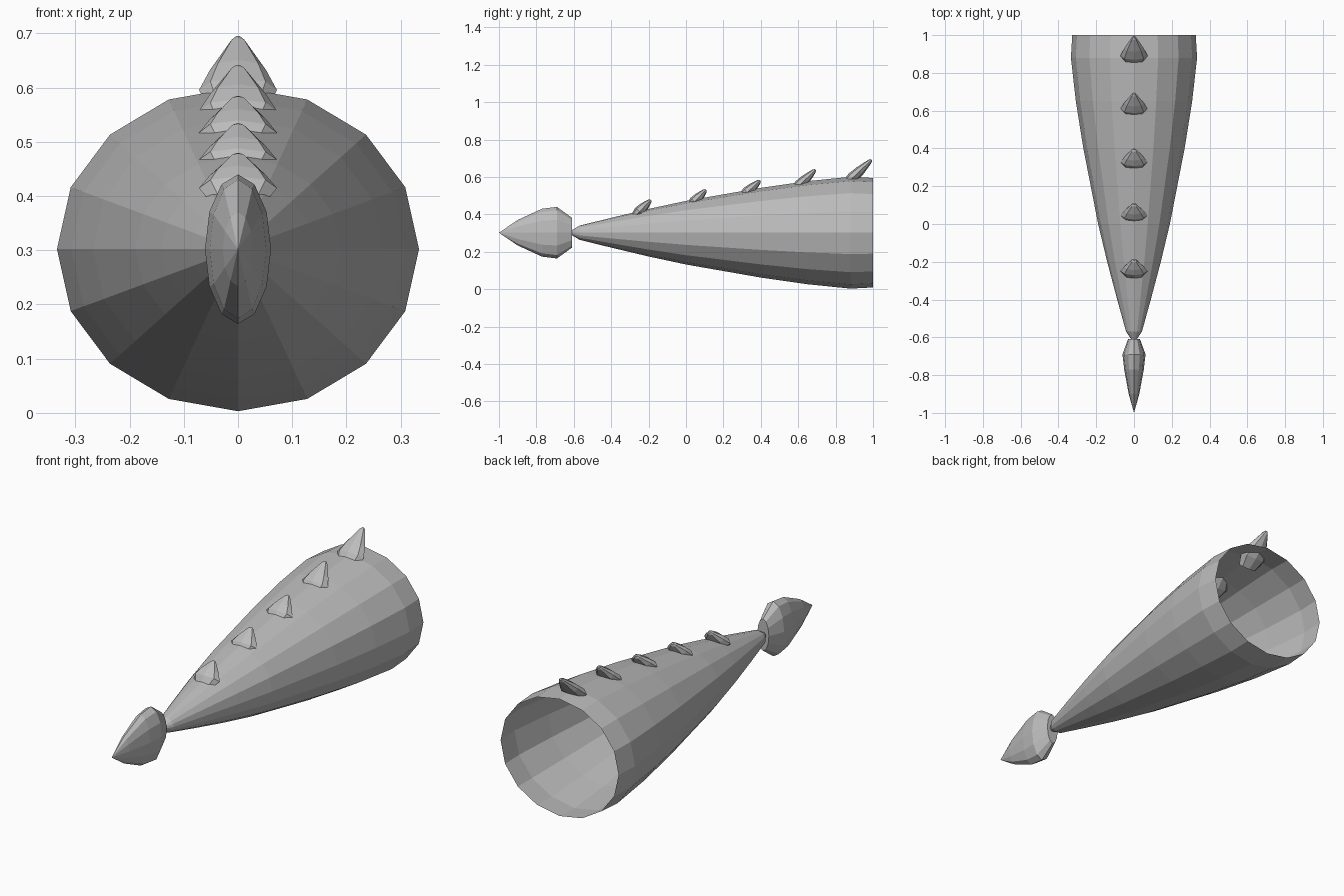
import bpy, bmesh, math
from mathutils import Vector

if "Cube" in bpy.data.objects:
    bpy.data.objects.remove(bpy.data.objects["Cube"])

grey = bpy.data.materials.new("plain grey")
grey.use_nodes = True
colour = (0.5, 0.5, 0.5, 1)
grey.diffuse_color = colour
grey.node_tree.nodes["Principled BSDF"].inputs["Base Color"].default_value = colour


def loft(name, rings, axis, sides, cap_start=True, cap_end=True):
    """Skin elliptical rings (centre, half width, half height) along an axis."""
    axis = Vector(axis).normalized()
    side = Vector((1, 0, 0))
    up = side.cross(axis)
    bm = bmesh.new()
    loops = []
    for centre, hx, hn in rings:
        loop = []
        for i in range(sides):
            a = math.tau * i / sides
            loop.append(bm.verts.new(Vector(centre) + side * hx * math.cos(a) + up * hn * math.sin(a)))
        loops.append(loop)
    for lower, upper in zip(loops, loops[1:]):
        for i in range(sides):
            j = (i + 1) % sides
            bm.faces.new((lower[i], lower[j], upper[j], upper[i]))
    if cap_start:
        bm.faces.new(loops[0][::-1])
    if cap_end:
        bm.faces.new(loops[-1])
    bmesh.ops.remove_doubles(bm, verts=bm.verts, dist=0.0005)
    bmesh.ops.recalc_face_normals(bm, faces=bm.faces)
    mesh = bpy.data.meshes.new(name)
    bm.to_mesh(mesh)
    bm.free()
    mesh.materials.append(grey)
    obj = bpy.data.objects.new(name, mesh)
    bpy.context.collection.objects.link(obj)
    return obj


MID = 0.302

# Tapering tail, open at the wide back end
tail = [(-0.61, 0.015), (-0.57, 0.042), (-0.4, 0.089), (-0.2, 0.142), (0, 0.19),
        (0.4, 0.268), (0.65, 0.308), (0.88, 0.334), (1, 0.327)]
loft("tail", [((0, y, MID), r, r * 0.895) for y, r in tail], (0, 1, 0), 16, cap_end=False)

# Flattened spade at the tip
spade = [(-1, 0.0001, 0.0001), (-0.9, 0.028, 0.068), (-0.77, 0.052, 0.128),
         (-0.69, 0.061, 0.138), (-0.61, 0.032, 0.08)]
loft("tail_spade", [((0, y, MID), hx, hz) for y, hx, hz in spade], (0, 1, 0), 12)

# Row of backswept thorns: base (y, z) to tip (y, z)
thorns = [((0.88, 0.585), (0.99, 0.69)), ((0.60, 0.548), (0.69, 0.637)),
          ((0.32, 0.51), (0.395, 0.58)), ((0.04, 0.46), (0.105, 0.53)),
          ((-0.255, 0.408), (-0.19, 0.475))]
section = [(-0.3, 0.05, 0.022), (0.1, 0.072, 0.031), (0.45, 0.052, 0.026),
           (0.93, 0.016, 0.012), (1.02, 0.006, 0.005)]
for n, (base, tip) in enumerate(thorns, 1):
    start, end = Vector((0, *base)), Vector((0, *tip))
    rings = [(start.lerp(end, t), hx, hn) for t, hx, hn in section]
    loft(f"thorn_{n}", rings, end - start, 8)
